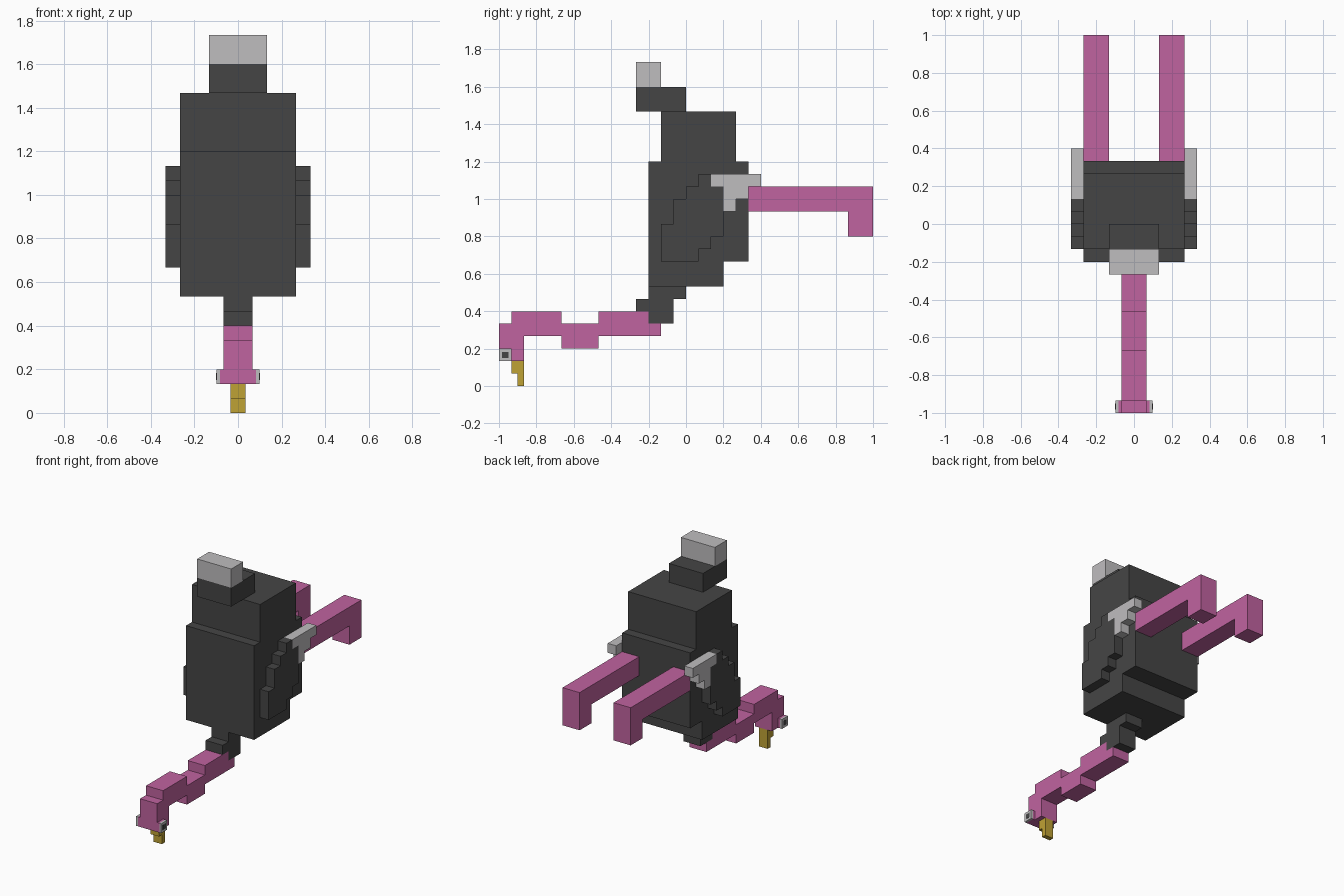
import bpy, bmesh

if "Cube" in bpy.data.objects:
    bpy.data.objects.remove(bpy.data.objects["Cube"])

U = 1 / 15  # one block of the grid


def material(name, rgb):
    m = bpy.data.materials.new(name)
    m.diffuse_color = (*rgb, 1)
    m.use_nodes = True
    m.node_tree.nodes["Principled BSDF"].inputs["Base Color"].default_value = m.diffuse_color
    return m


DARK = material("charcoal", (0.06, 0.06, 0.06))
GREY = material("light_grey", (0.52, 0.51, 0.52))
PINK = material("pink", (0.53, 0.125, 0.35))
GOLD = material("gold", (0.52, 0.36, 0.035))


def prism(name, profile, x0, x1, mat, mirror=False):
    """Extrude a side profile of (y, z) block units from x0 to x1."""
    bm = bmesh.new()
    face = bm.faces.new([bm.verts.new((x0 * U, y * U, z * U)) for y, z in profile])
    ext = bmesh.ops.extrude_face_region(bm, geom=[face])["geom"]
    verts = [g for g in ext if isinstance(g, bmesh.types.BMVert)]
    bmesh.ops.translate(bm, vec=((x1 - x0) * U, 0, 0), verts=verts)
    bmesh.ops.recalc_face_normals(bm, faces=bm.faces)
    me = bpy.data.meshes.new(name)
    bm.to_mesh(me)
    bm.free()
    me.materials.append(mat)
    ob = bpy.data.objects.new(name, me)
    bpy.context.collection.objects.link(ob)
    if mirror:
        ob.modifiers.new("Mirror", "MIRROR").use_axis[0] = True
    return ob


def rect(y0, y1, z0, z1):
    return [(y0, z0), (y1, z0), (y1, z1), (y0, z1)]


# Body with stepped back
prism("body", [(-3, 8), (3, 8), (3, 10), (5, 10), (5, 18), (4, 18),
               (4, 22), (-2, 22), (-2, 18), (-3, 18)], -4, 4, DARK)

# Tail and its pale tip
prism("tail", rect(-4, 0, 22, 24), -2, 2, DARK)
prism("tail_tip", rect(-4, -2, 24, 26), -2, 2, GREY)

# Dark base of the neck
prism("neck_base", [(-3, 8), (0, 8), (0, 7), (-1, 7), (-1, 5), (-3, 5),
                    (-3, 6), (-4, 6), (-4, 7), (-3, 7)], -1, 1, DARK)

# Winding neck and head
prism("neck_and_head", [(-2, 4), (-2, 5), (-3, 5), (-3, 6), (-7, 6), (-7, 5),
                        (-10, 5), (-10, 6), (-14, 6), (-14, 5), (-15, 5),
                        (-15, 2), (-13, 2), (-13, 4), (-10, 4), (-10, 3),
                        (-7, 3), (-7, 4)], -1, 1, PINK)

# Beak with a hooked tip
prism("beak", [(-14, 2), (-14, 1), (-13.5, 1), (-13.5, 0), (-13, 0), (-13, 2)],
      -0.5, 0.5, GOLD)

# Eyes: pink socket, pale block, dark pupil plate
prism("eye_socket", rect(-15, -14, 2, 3), 1, 1.25, PINK, True)
prism("eye", rect(-15, -14, 2, 3), 1.25, 1.48, GREY, True)
prism("pupil", rect(-14.75, -14.25, 2.25, 2.75), 1.48, 1.5, DARK, True)

# Wings with pale trailing feathers
prism("wing", [(1, 17), (2, 17), (2, 16), (3, 16), (3, 12), (2, 12), (2, 11),
               (1, 11), (1, 10), (-2, 10), (-2, 13), (-1, 13), (-1, 15),
               (0, 15), (0, 16), (1, 16)], 4, 5, DARK, True)
prism("wing_feathers", [(2, 17), (2, 16), (3, 16), (3, 14), (4, 14), (4, 15),
                        (5, 15), (5, 16), (6, 16), (6, 17)], 4, 5, GREY, True)

# Legs stretched out behind, feet bent down
prism("leg", [(5, 14), (13, 14), (13, 12), (15, 12), (15, 16), (5, 16)],
      2, 4, PINK, True)
